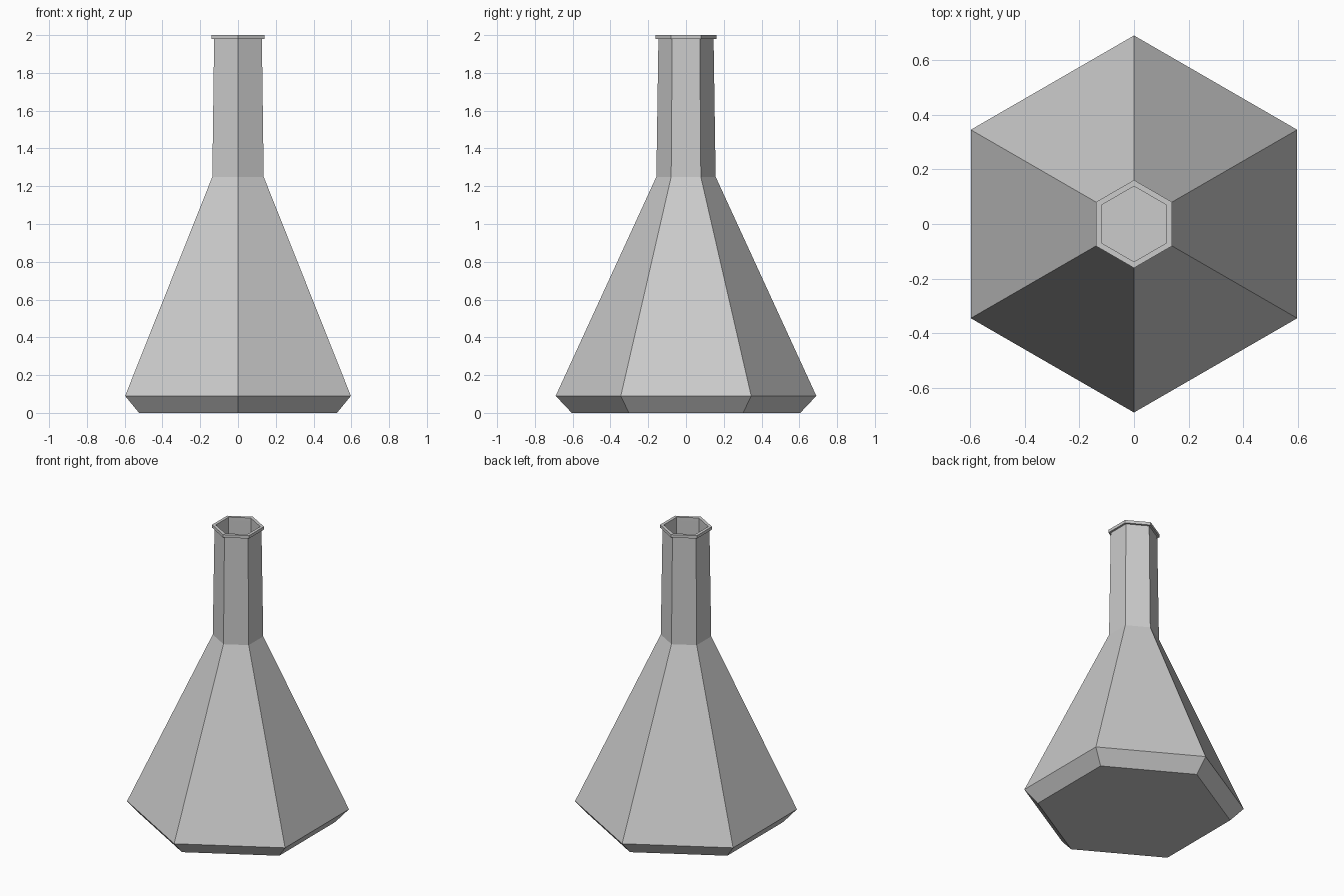
import bpy
import bmesh
from math import cos, sin, pi

cube = bpy.data.objects.get("Cube")
if cube:
    bpy.data.objects.remove(cube)

SIDES = 6

grey = bpy.data.materials.new("plain grey")
grey.use_nodes = True
colour = (0.6, 0.6, 0.6, 1)
grey.diffuse_color = colour
grey.node_tree.nodes["Principled BSDF"].inputs["Base Color"].default_value = colour


def lathe(name, profile):
    """Sweep a (radius, height) profile round a hexagon, capping both ends."""
    bm = bmesh.new()
    rings = []
    for radius, z in profile:
        angles = [pi / 2 + 2 * pi * i / SIDES for i in range(SIDES)]
        rings.append([bm.verts.new((radius * cos(a), radius * sin(a), z)) for a in angles])
    for low, high in zip(rings, rings[1:]):
        for i in range(SIDES):
            j = (i + 1) % SIDES
            bm.faces.new((low[i], low[j], high[j], high[i]))
    bm.faces.new(rings[0][::-1])
    bm.faces.new(rings[-1])
    bmesh.ops.recalc_face_normals(bm, faces=bm.faces)
    mesh = bpy.data.meshes.new(name)
    bm.to_mesh(mesh)
    bm.free()
    mesh.materials.append(grey)
    obj = bpy.data.objects.new(name, mesh)
    bpy.context.collection.objects.link(obj)
    return obj


# Outer wall from the foot up to the lip, then down the hollow inside
outside = [(0.605, 0), (0.69, 0.09), (0.157, 1.25), (0.146, 1.98), (0.161, 1.98), (0.161, 2)]
inside = [(0.138, 2), (0.138, 1.98), (0.149, 1.25), (0.675, 0.09), (0.6, 0.01)]
lathe("flask", outside + inside)
